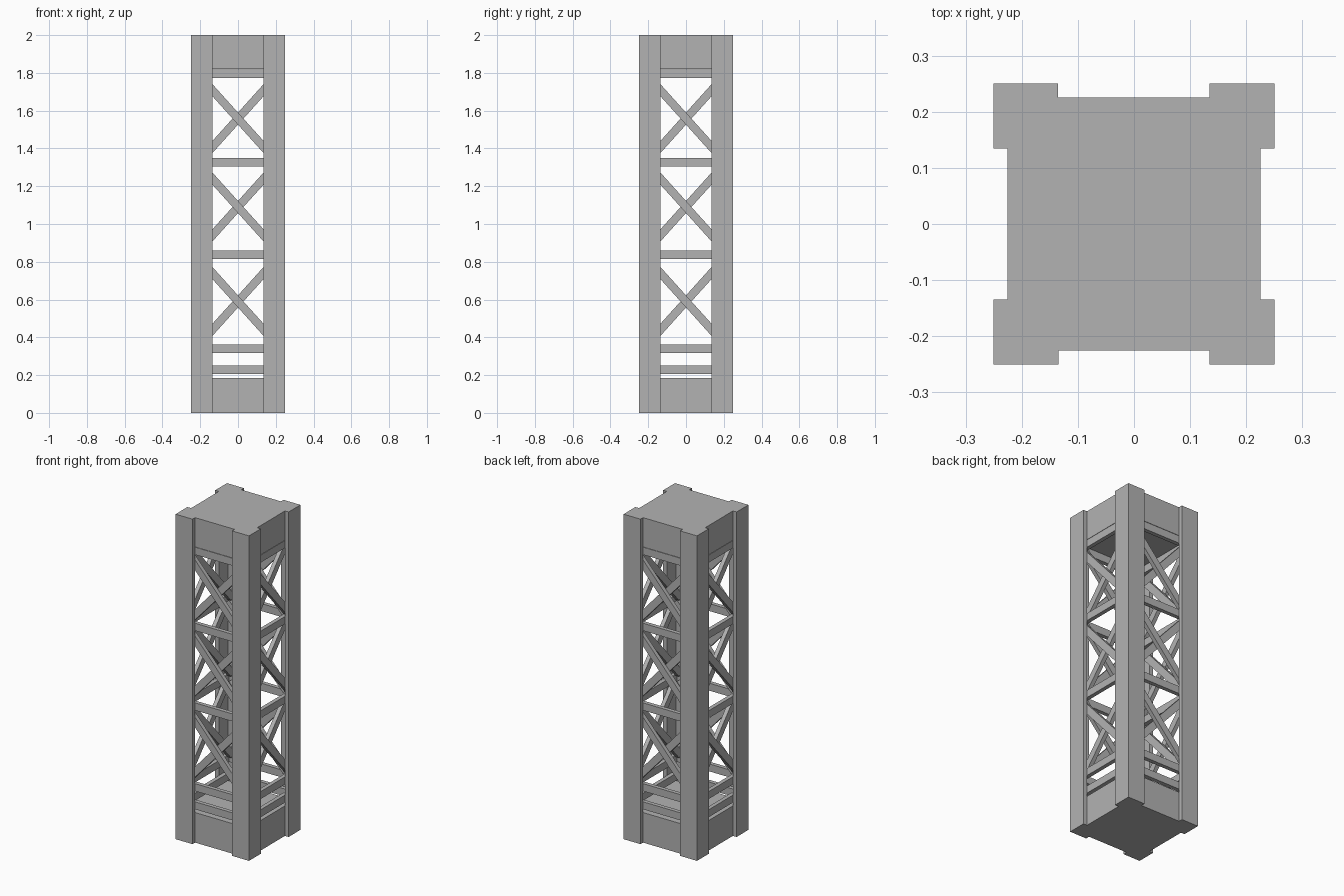
import bpy
from math import pi, atan2, hypot
from mathutils import Matrix, Vector

cube = bpy.data.objects.get("Cube")
if cube:
    bpy.data.objects.remove(cube)

grey = bpy.data.materials.new("steel grey")
grey.use_nodes = True
grey.diffuse_color = (0.45, 0.45, 0.45, 1)
grey.node_tree.nodes["Principled BSDF"].inputs["Base Color"].default_value = (0.45, 0.45, 0.45, 1)

HALF, FLANGE, WALL, HEIGHT = 0.25, 0.115, 0.025, 2.0
INNER = HALF - WALL


def prism(name, outline, depth, matrix=Matrix()):
    """Extrude a flat outline along local z."""
    n = len(outline)
    verts = [(x, y, z) for z in (0, depth) for x, y in outline]
    faces = [tuple(reversed(range(n))), tuple(range(n, 2 * n))]
    faces += [(i, (i + 1) % n, n + (i + 1) % n, n + i) for i in range(n)]
    mesh = bpy.data.meshes.new(name)
    mesh.from_pydata(verts, [], faces)
    mesh.transform(matrix)
    mesh.materials.append(grey)
    obj = bpy.data.objects.new(name, mesh)
    bpy.context.collection.objects.link(obj)
    return obj


def block(name, lo, hi):
    outline = [(lo[0], lo[1]), (hi[0], lo[1]), (hi[0], hi[1]), (lo[0], hi[1])]
    return prism(name, outline, hi[2] - lo[2], Matrix.Translation((0, 0, lo[2])))


def brace(name, start, end, y, width, thick, turn):
    """Flat bar between two (x, z) points, its outer face at y."""
    (x0, z0), (x1, z1) = start, end
    length = hypot(x1 - x0, z1 - z0)
    outline = [(0, -width / 2), (length, -width / 2), (length, width / 2), (0, width / 2)]
    place = (Matrix.Translation((x0, y + thick, z0))
             @ Matrix.Rotation(-atan2(z1 - z0, x1 - x0), 4, "Y")
             @ Matrix.Rotation(pi / 2, 4, "X"))
    return prism(name, outline, thick, turn @ place)


# Solid end blocks
block("base_block", (-INNER, -INNER, 0), (INNER, INNER, 0.185))
block("top_block", (-INNER, -INNER, 1.82), (INNER, INNER, HEIGHT))

# Angle-section corner posts and the bracing of each side
angle = [(-HALF, -HALF), (-HALF + FLANGE, -HALF), (-HALF + FLANGE, -INNER),
         (-INNER, -INNER), (-INNER, -HALF + FLANGE), (-HALF, -HALF + FLANGE)]
sides = ("front", "left", "back", "right")
for k, side in enumerate(sides):
    turn = Matrix.Rotation(k * pi / 2, 4, "Z")
    prism(f"{side}_corner_post", angle, HEIGHT, turn)
    for i, z in enumerate((0.228, 0.34, 0.837, 1.327, 1.795)):
        brace(f"{side}_rail_{i + 1}", (-0.2, z), (0.2, z), -INNER, 0.046, WALL, turn)
    for i, z in enumerate((0.59, 1.09, 1.558)):
        rise = 0.222
        brace(f"{side}_falling_brace_{i + 1}", (-0.2, z + rise), (0.2, z - rise),
              -INNER, 0.043, WALL, turn)
        brace(f"{side}_rising_brace_{i + 1}", (-0.2, z - rise), (0.2, z + rise),
              -INNER + WALL, 0.043, WALL, turn)
